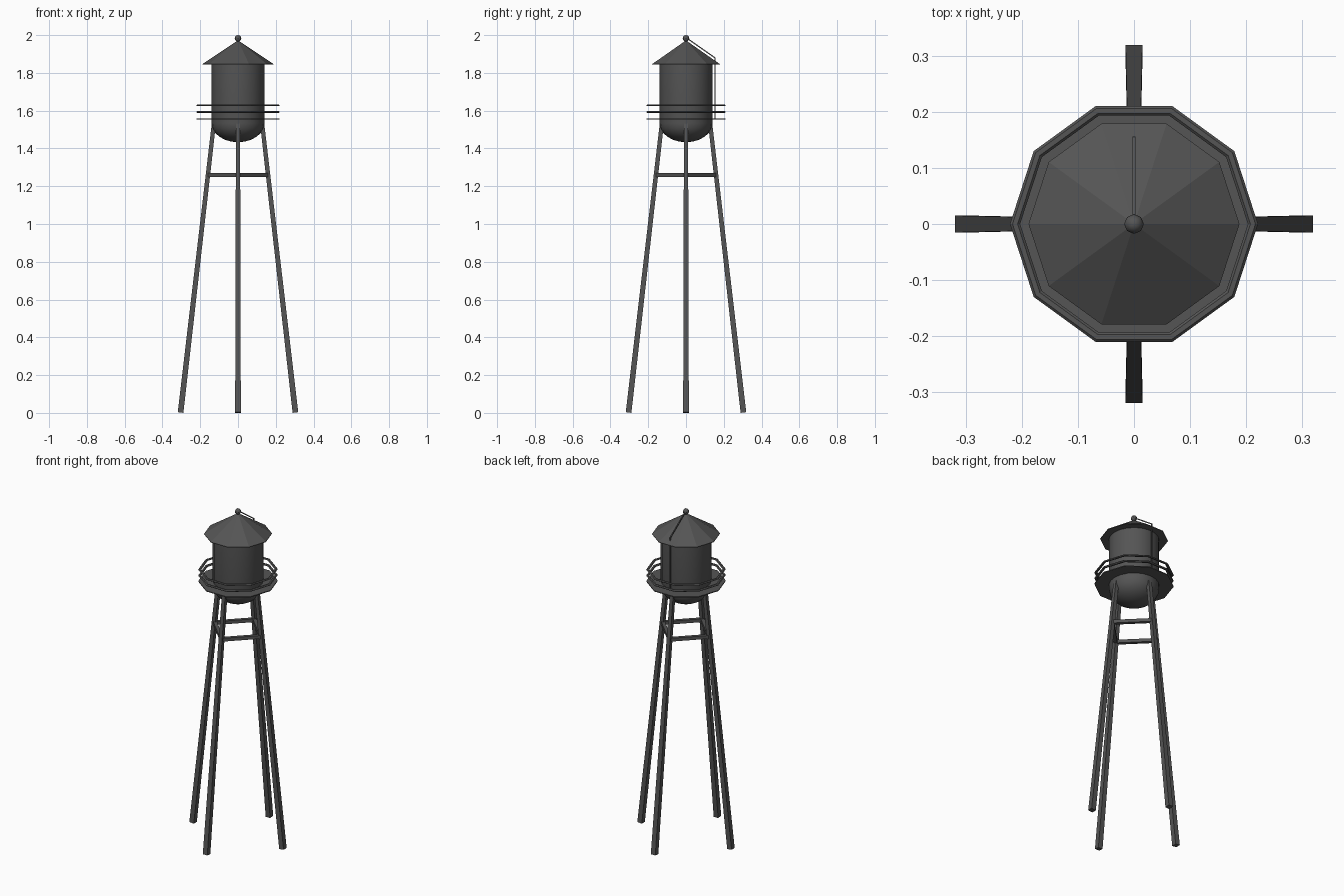
import bpy, bmesh, math
from mathutils import Vector

if "Cube" in bpy.data.objects:
    bpy.data.objects.remove(bpy.data.objects["Cube"])

# Dark charcoal paint for every part
dark = bpy.data.materials.new("charcoal_paint")
dark.diffuse_color = (0.09, 0.09, 0.09, 1)
dark.use_nodes = True
dark.node_tree.nodes["Principled BSDF"].inputs["Base Color"].default_value = dark.diffuse_color


def finish(bm, name, smooth=False):
    bmesh.ops.remove_doubles(bm, verts=bm.verts, dist=1e-5)
    bmesh.ops.recalc_face_normals(bm, faces=bm.faces)
    me = bpy.data.meshes.new(name)
    bm.to_mesh(me)
    bm.free()
    me.materials.append(dark)
    ob = bpy.data.objects.new(name, me)
    bpy.context.collection.objects.link(ob)
    if smooth:
        bpy.ops.object.select_all(action='DESELECT')
        ob.select_set(True)
        bpy.context.view_layer.objects.active = ob
        bpy.ops.object.shade_smooth_by_angle(angle=math.radians(40))
    return ob


def lathe(name, profile, sides, closed=False, smooth=False):
    """Spin an (r, z) profile about z."""
    bm = bmesh.new()
    vs = [bm.verts.new((r, 0, z)) for r, z in profile]
    pairs = list(zip(vs, vs[1:])) + ([(vs[-1], vs[0])] if closed else [])
    edges = [bm.edges.new(p) for p in pairs]
    bmesh.ops.spin(bm, geom=vs + edges, cent=(0, 0, 0), axis=(0, 0, 1),
                   angle=math.tau, steps=sides, use_merge=True)
    return finish(bm, name, smooth)


def beam(name, a, b, wa, wb):
    """Square bar from a to b, with end widths wa and wb."""
    a, b = Vector(a), Vector(b)
    d = (b - a).normalized()
    ref = Vector((0, 0, 1)) if abs(d.z) < 0.9 else Vector((a.x, a.y, 0)).normalized()
    u = d.cross(ref).normalized()
    v = d.cross(u)
    bm = bmesh.new()
    rings = [[bm.verts.new(p + (u * i + v * j) * w / 2)
              for i, j in ((-1, -1), (1, -1), (1, 1), (-1, 1))]
             for p, w in ((a, wa), (b, wb))]
    for k in range(4):
        n = (k + 1) % 4
        bm.faces.new((rings[0][k], rings[0][n], rings[1][n], rings[1][k]))
    bm.faces.new(rings[0])
    bm.faces.new(rings[1])
    return finish(bm, name)


# Tank with rounded bowl underneath
bowl = [(0.14 * math.sin(t), 1.533 - 0.1 * math.cos(t))
        for t in (math.pi / 2 * i / 6 for i in range(7))]
lathe("tank", bowl + [(0.14, 1.85), (0, 1.85)], 20, smooth=True)

# Ten-sided conical roof and finial ball
lathe("roof", [(0, 1.972), (0.188, 1.847), (0.188, 1.844), (0, 1.844)], 10)
bm = bmesh.new()
bmesh.ops.create_uvsphere(bm, u_segments=8, v_segments=6, radius=0.0175)
bmesh.ops.translate(bm, verts=bm.verts, vec=(0, 0, 1.9825))
finish(bm, "finial_ball", True)

# Walkway and two ring rails
lathe("walkway", [(0.13, 1.554), (0.22, 1.554), (0.22, 1.559), (0.13, 1.559)], 10, closed=True)
for name, z, h in (("middle_rail", 1.592, 0.006), ("top_rail", 1.628, 0.005)):
    ring = [(0.212 + 0.009 * math.cos(math.tau * k / 6), z + h * math.sin(math.tau * k / 6))
            for k in range(6)]
    lathe(name, ring, 10, closed=True)

# Four splayed, tapered legs joined by a square of braces
dirs = [(1, 0), (0, 1), (-1, 0), (0, -1)]
for i, (x, y) in enumerate(dirs):
    beam(f"leg_{i + 1}", (x * 0.304, y * 0.304, 0.002), (x * 0.128, y * 0.128, 1.53), 0.030, 0.022)
    x2, y2 = dirs[(i + 1) % 4]
    beam(f"brace_{i + 1}", (x * 0.157, y * 0.157, 1.26), (x2 * 0.157, y2 * 0.157, 1.26), 0.02, 0.02)

# Thin access pole down the back of the roof and tank
beam("roof_pole", (0, 0.01, 1.98), (0, 0.153, 1.88), 0.006, 0.006)
beam("wall_pole", (0, 0.153, 1.882), (0, 0.153, 1.556), 0.006, 0.006)
